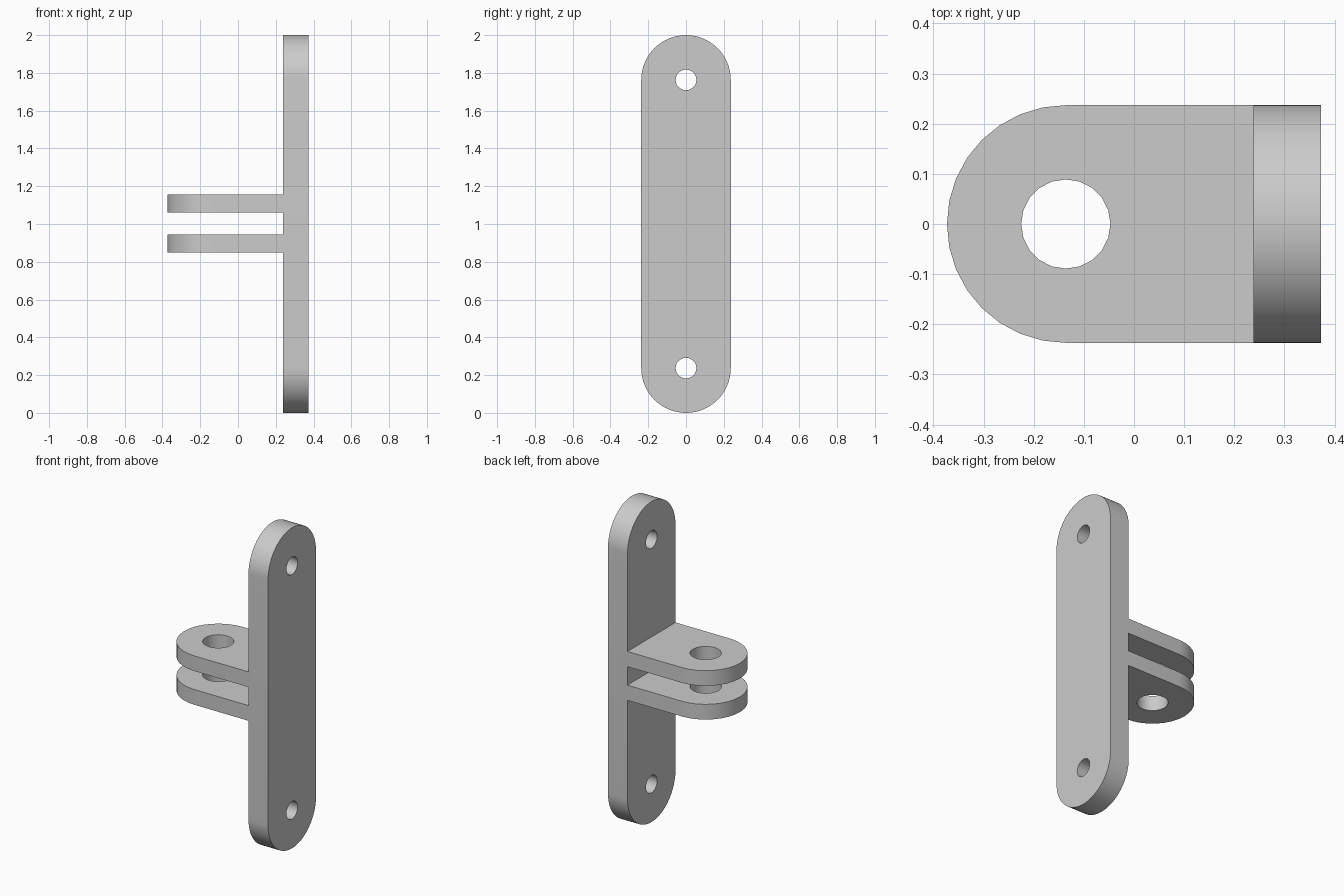
import bpy, bmesh
from math import cos, sin, pi
from mathutils import Matrix, Vector

cube = bpy.data.objects.get("Cube")
if cube:
    bpy.data.objects.remove(cube, do_unlink=True)

HALF_WIDTH = 0.237
PLATE_BACK, PLATE_FACE = 0.373, 0.238
TAB_THICK = 0.095

grey = bpy.data.materials.new("plain grey")
grey.use_nodes = True
colour = (0.6, 0.6, 0.6, 1)
grey.diffuse_color = colour
grey.node_tree.nodes["Principled BSDF"].inputs["Base Color"].default_value = colour


def arc(u, v, radius, start, sweep, steps):
    """Points along an arc, both ends included."""
    return [(u + radius * cos(start + sweep * i / steps),
             v + radius * sin(start + sweep * i / steps)) for i in range(steps + 1)]


def circle(u, v, radius, steps):
    return arc(u, v, radius, 0, 2 * pi, steps)[:-1]


def flat_part(name, loops, axis, thickness, place):
    """Fill an outline with holes, then extrude it along an axis."""
    bm = bmesh.new()
    edges = []
    for loop in loops:
        verts = [bm.verts.new(place(u, v)) for u, v in loop]
        edges += [bm.edges.new((a, b)) for a, b in zip(verts, verts[1:] + verts[:1])]
    bmesh.ops.triangle_fill(bm, edges=edges, use_beauty=True)
    new = bmesh.ops.extrude_face_region(bm, geom=bm.faces[:], use_keep_orig=True)["geom"]
    bmesh.ops.translate(bm, vec=Vector(axis) * thickness,
                        verts=[g for g in new if isinstance(g, bmesh.types.BMVert)])
    bmesh.ops.recalc_face_normals(bm, faces=bm.faces[:])
    mesh = bpy.data.meshes.new(name)
    bm.to_mesh(mesh)
    bm.free()
    mesh.materials.append(grey)
    obj = bpy.data.objects.new(name, mesh)
    bpy.context.collection.objects.link(obj)
    bpy.ops.object.select_all(action="DESELECT")
    obj.select_set(True)
    bpy.context.view_layer.objects.active = obj
    bpy.ops.object.shade_smooth_by_angle(angle=pi / 6)
    return obj


# Upright mounting plate with rounded ends and two screw holes
low, high = HALF_WIDTH, 2 - HALF_WIDTH
plate_outline = (arc(0, high, HALF_WIDTH, 0, pi, 32)
                 + arc(0, low, HALF_WIDTH, pi, pi, 32))
screw_holes = [circle(0, z, 0.055, 20) for z in (low, high)]
flat_part("mounting_plate", [plate_outline] + screw_holes, (1, 0, 0),
          PLATE_BACK - PLATE_FACE, lambda u, v: (PLATE_FACE, u, v))

# Pair of rounded tabs with a pin hole
pin_x = HALF_WIDTH - PLATE_BACK
tab_outline = (arc(pin_x, 0, HALF_WIDTH, pi / 2, pi, 16)
               + [(PLATE_FACE, -HALF_WIDTH), (PLATE_FACE, HALF_WIDTH)])
for name, base in (("lower_tab", 0.85), ("upper_tab", 1.06)):
    flat_part(name, [tab_outline, circle(pin_x, 0, 0.089, 20)], (0, 0, 1),
              TAB_THICK, lambda u, v: (u, v, base))
